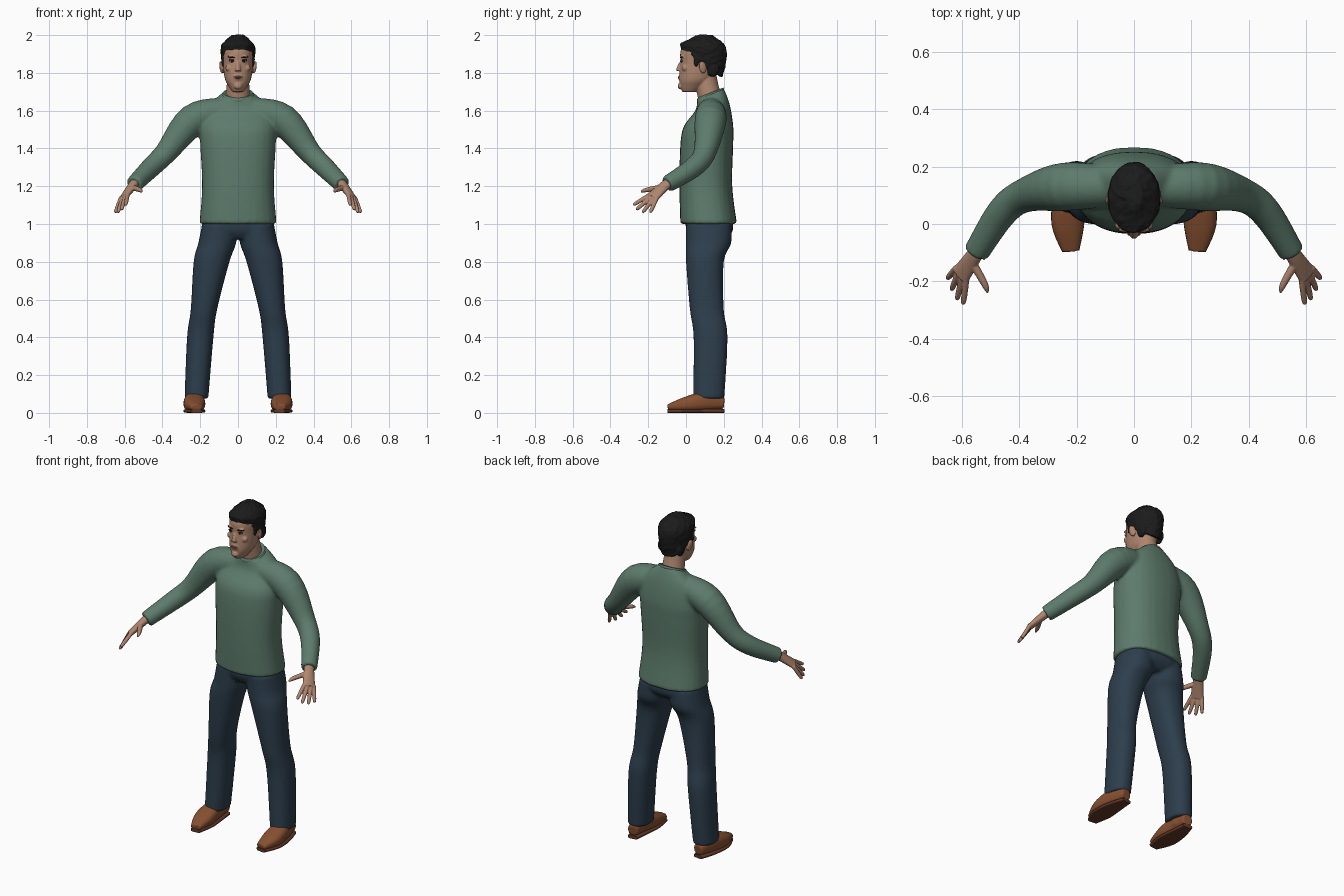
import bpy, bmesh, math, random
from mathutils import Vector, Matrix, Euler

random.seed(4)
cube = bpy.data.objects.get("Cube")
if cube:
    bpy.data.objects.remove(cube, do_unlink=True)

SIDES = (("left", 1), ("right", -1))


def material(name, *rgb):
    mat = bpy.data.materials.new(name)
    mat.use_nodes = True
    mat.diffuse_color = (*rgb, 1)
    shader = next(n for n in mat.node_tree.nodes if n.type == 'BSDF_PRINCIPLED')
    shader.inputs["Base Color"].default_value = (*rgb, 1)
    return mat


green = material("green knit", .11, .2, .15)
navy = material("navy denim", .026, .048, .073)
brown = material("brown leather", .24, .08, .03)
dark_brown = material("dark sole", .12, .04, .02)
skin = material("skin", .43, .24, .16)
lip_red = material("lips", .3, .13, .09)
black = material("black hair", .011, .011, .011)
eye_white = material("eye white", .35, .3, .27)


def spline(rings, steps=5):
    """Smooth in-between rings through the given ones."""
    points = [rings[0], *rings, rings[-1]]
    result = []
    for before, start, end, after in zip(points, points[1:], points[2:], points[3:]):
        for step in range(steps):
            t = step / steps
            bend_in, bend_out = (end - before) / 2, (after - start) / 2
            rise = end - start
            result.append(start + t * (bend_in + t * (
                3 * rise - 2 * bend_in - bend_out + t * (bend_in + bend_out - 2 * rise))))
    return result + [rings[-1]]


def loft(bm, rings, across=None, power=2, mirror=1, sides=28):
    """Rings are x, y, z, half width, half depth, tilt; level unless across is set."""
    full = []
    for ring in rings:
        ring = list(ring)
        if len(ring) == 4:
            ring.append(ring[-1])
        full.append(Vector(ring + [0] * (6 - len(ring))))
    rings = spline(full)
    loops = []
    for i, ring in enumerate(rings):
        centre, (width, depth, tilt) = Vector(ring[:3]), ring[3:]
        u, v = Vector((1, 0, 0)), Vector((0, 1, tilt))
        if across:
            previous, following = rings[max(i - 1, 0)], rings[min(i + 1, len(rings) - 1)]
            along = Vector((following - previous)[:3]).normalized()
            u = Vector(across)
            u = (u - along * u.dot(along)).normalized()
            v = along.cross(u)
        loop = []
        for k in range(sides):
            c, s = math.cos(math.tau * k / sides), math.sin(math.tau * k / sides)
            point = (centre + u * width * math.copysign(abs(c) ** (2 / power), c)
                     + v * depth * math.copysign(abs(s) ** (2 / power), s))
            loop.append(bm.verts.new((point.x * mirror, point.y, point.z)))
        loops.append(loop)
    for lower, upper in zip(loops, loops[1:]):
        for k in range(sides):
            n = (k + 1) % sides
            bm.faces.new((lower[k], lower[n], upper[n], upper[k]))
    bm.faces.new(loops[0])
    bm.faces.new(loops[-1])


def blob(bm, location, size, turn=(0, 0, 0)):
    matrix = Matrix.LocRotScale(Vector(location), Euler(turn), Vector(size))
    bmesh.ops.create_uvsphere(bm, u_segments=20, v_segments=12, radius=1, matrix=matrix)


def finish(name, bm, mat, voxel=0, smoothing=4):
    """Make the object; a voxel size fuses its overlapping pieces."""
    bmesh.ops.recalc_face_normals(bm, faces=bm.faces)
    for face in bm.faces:
        face.smooth = len(face.verts) < 5
    mesh = bpy.data.meshes.new(name)
    bm.to_mesh(mesh)
    bm.free()
    mesh.materials.append(mat)
    part = bpy.data.objects.new(name, mesh)
    bpy.context.scene.collection.objects.link(part)
    if voxel:
        fuse = part.modifiers.new("fuse", 'REMESH')
        fuse.mode, fuse.voxel_size, fuse.use_smooth_shade = 'VOXEL', voxel, True
        soften = part.modifiers.new("soften", 'SMOOTH')
        soften.factor, soften.iterations = .5, smoothing


def paired_blobs(name, mat, location, size, slope=0):
    """The same small rounded detail on both sides of the face."""
    x, y, z = location
    for label, mirror in SIDES:
        bm = bmesh.new()
        blob(bm, (x * mirror, y, z), size, (0, -slope * mirror, 2 * slope * mirror))
        finish(label + "_" + name, bm, mat)


# Sweater: torso and both sleeves fused
bm = bmesh.new()
loft(bm, [(0, .12, 1, .205, .15), (0, .105, 1.2, .19, .14), (0, .11, 1.42, .2, .14),
          (0, .12, 1.52, .2, .13), (0, .14, 1.62, .16, .09, .2),
          (0, .13, 1.69, .08, .07, .4)], power=2.3)
for label, mirror in SIDES:
    loft(bm, [(.08, .13, 1.6, .07), (.24, .13, 1.55, .085), (.38, .1, 1.38, .06),
              (.46, .04, 1.3, .054), (.55, -.1, 1.21, .045)],
         across=(.7, .6, -.3), mirror=mirror)
finish("sweater", bm, green, .009, 6)

# Collar band
bm = bmesh.new()
loft(bm, [(0, .13, 1.67, .08, .07, .4), (0, .13, 1.685, .083, .072, .4),
          (0, .13, 1.695, .077, .067, .4)])
finish("collar", bm, green)

# Trousers: hips and both legs fused
bm = bmesh.new()
loft(bm, [(0, .12, 1.05, .17, .12), (0, .125, .97, .195, .125), (0, .12, .92, .15, .09)],
     power=2.3)
for label, mirror in SIDES:
    loft(bm, [(.1, .12, 1, .09, .12), (.11, .12, .9, .1, .12), (.14, .1, .8, .095, .1),
              (.18, .11, .55, .07, .09), (.2, .13, .4, .07, .09),
              (.22, .12, .075, .063, .083)], power=2.2, mirror=mirror)
finish("trousers", bm, navy, .009, 6)

# Shoes, with soles that follow the same outline
shoe_rings = [(.22, .2, .05, .03), (.23, .1, .06, .05), (.23, 0, .045, .057, .04),
              (.22, -.095, .03, .03, .016)]
sole_rings = [(x, y, .01, width, .01) for x, y, z, width, *rest in shoe_rings]
for label, mirror in SIDES:
    bm = bmesh.new()
    loft(bm, shoe_rings, across=(1, 0, 0), power=2.5, mirror=mirror)
    loft(bm, [(.225, .12, .04, .045, .06), (.225, .12, .105, .045, .06)], mirror=mirror)
    finish(label + "_shoe", bm, brown, .005)
    bm = bmesh.new()
    loft(bm, sole_rings, across=(1, 0, 0), power=4, mirror=mirror)
    finish(label + "_sole", bm, dark_brown)

# Hands: palm, thumb and four fingers spread from index to little finger
index_base, little_base = Vector((.585, -.2, 1.15)), Vector((.625, -.16, 1.125))
index_tip, little_tip = Vector((.595, -.28, 1.1)), Vector((.65, -.19, 1.06))
knuckles = little_base - index_base
for label, mirror in SIDES:
    bm = bmesh.new()
    loft(bm, [(.54, -.08, 1.225, .028, .024), (.56, -.115, 1.2, .03, .023),
              (.605, -.18, 1.14, .038, .016)], across=knuckles, mirror=mirror)
    for finger in range(4):
        spread = finger / 3
        base = index_base.lerp(little_base, spread)
        reach = index_tip.lerp(little_tip, spread) - base
        reach *= 1 + math.sin(math.pi * spread) / 4
        loft(bm, [(*(base + reach * part), radius) for part, radius in
                  ((-.25, .011), (.5, .011), (.9, .009), (1, .004))],
             across=knuckles, mirror=mirror, sides=14)
    loft(bm, [(.565, -.13, 1.195, .015), (.52, -.21, 1.18, .012), (.51, -.24, 1.17, .004)],
         across=(0, 0, 1), mirror=mirror, sides=14)
    finish(label + "_hand", bm, skin, .0035, 2)

# Head: skull, neck, nose, chin, brow, cheeks and ears fused
bm = bmesh.new()
loft(bm, [(0, .02, 1.7, .03, .04), (0, .035, 1.73, .05, .065), (0, .055, 1.77, .07, .09),
          (0, .08, 1.85, .08, .11), (0, .09, 1.93, .08, .113), (0, .095, 1.98, .03, .04)],
     power=2.15)
loft(bm, [(0, .14, 1.63, .07), (0, .115, 1.72, .061), (0, .1, 1.82, .055)])
loft(bm, [(0, -.015, 1.875, .01), (0, -.035, 1.83, .013), (0, -.035, 1.81, .017)])
blob(bm, (0, -.03, 1.73), (.022, .014, .017))
blob(bm, (0, -.03, 1.775), (.026, .01, .02))
for label, mirror in SIDES:
    blob(bm, (mirror * .03, -.02, 1.886), (.026, .009, .008))
    blob(bm, (mirror * .045, -.005, 1.825), (.022, .016, .018))
    blob(bm, (mirror * .088, .088, 1.83), (.009, .02, .034), (.25, mirror * .1, mirror * .3))
finish("head", bm, skin, .004, 3)

# Face details
paired_blobs("eye", eye_white, (.032, -.022, 1.862), (.014, .006, .006))
paired_blobs("iris", black, (.031, -.026, 1.862), (.007, .004, .006))
paired_blobs("lashes", black, (.033, -.024, 1.868), (.017, .005, .003))
paired_blobs("eyebrow", black, (.035, -.025, 1.883), (.021, .006, .004), .12)
bm = bmesh.new()
blob(bm, (0, -.036, 1.779), (.023, .007, .004))
blob(bm, (0, -.036, 1.772), (.019, .007, .004))
finish("lips", bm, lip_red)

# Hair: sloping cap with sideburns and nape, roughened for short curls
bm = bmesh.new()
loft(bm, [(0, .083, 1.85, .084, .107, -.7), (0, .09, 1.9, .09, .12, -.4),
          (0, .095, 1.95, .085, .115, -.1), (0, .1, 2, .03, .04)], sides=44)
for label, mirror in SIDES:
    blob(bm, (mirror * .078, .055, 1.87), (.009, .014, .036))
    blob(bm, (mirror * .06, .14, 1.82), (.02, .035, .04))
for vert in bm.verts:
    vert.co += Vector([random.uniform(-.0035, .0035) for axis in range(3)])
finish("hair", bm, black, .004, 1)
